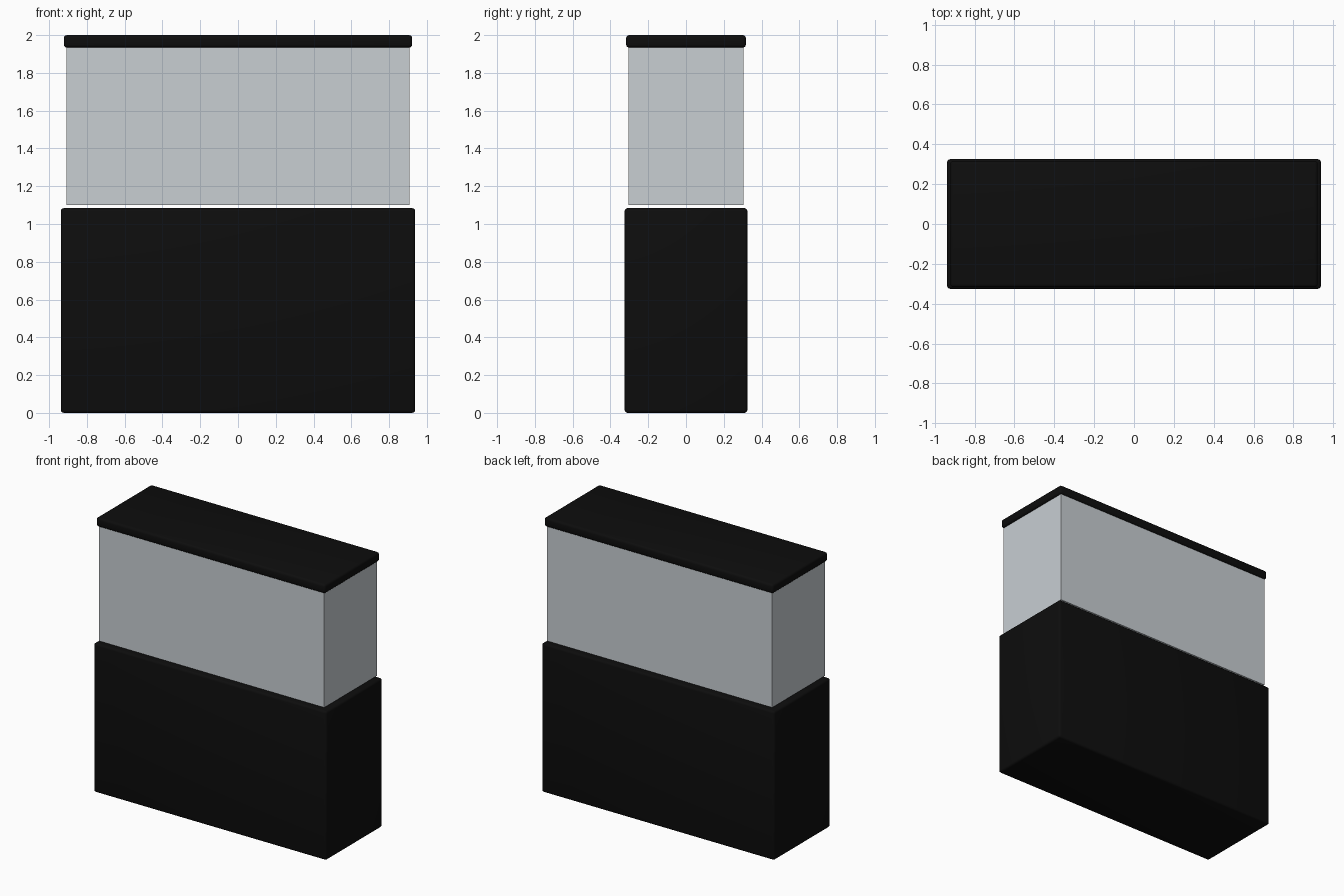
import bpy

if "Cube" in bpy.data.objects:
    bpy.data.objects.remove(bpy.data.objects["Cube"])


def material(name, rgb):
    m = bpy.data.materials.new(name)
    m.diffuse_color = (*rgb, 1)
    m.use_nodes = True
    m.node_tree.nodes["Principled BSDF"].inputs["Base Color"].default_value = m.diffuse_color
    return m


def box(name, half_x, half_y, z0, z1, mat, bevel=0.0):
    bpy.ops.mesh.primitive_cube_add(size=1, location=(0, 0, (z0 + z1) / 2))
    ob = bpy.context.object
    ob.name = name
    ob.scale = (2 * half_x, 2 * half_y, z1 - z0)
    bpy.ops.object.transform_apply(location=False, rotation=False, scale=True)
    ob.data.materials.append(mat)
    if bevel:
        mod = ob.modifiers.new("rounded_edges", 'BEVEL')
        mod.width = bevel
        mod.segments = 3
        bpy.ops.object.modifier_apply(modifier=mod.name)
        bpy.ops.object.shade_smooth_by_angle()
    return ob


black = material("black", (0.004, 0.004, 0.004))
glass = material("pale_grey_glass", (0.58, 0.62, 0.65))

# Cabinet stand, glass tank floating just above it, and lid
box("cabinet", 0.938, 0.325, 0.0, 1.084, black, 0.016)
box("glass_tank", 0.908, 0.305, 1.10, 1.94, glass)
box("lid", 0.922, 0.317, 1.934, 2.0, black, 0.016)
